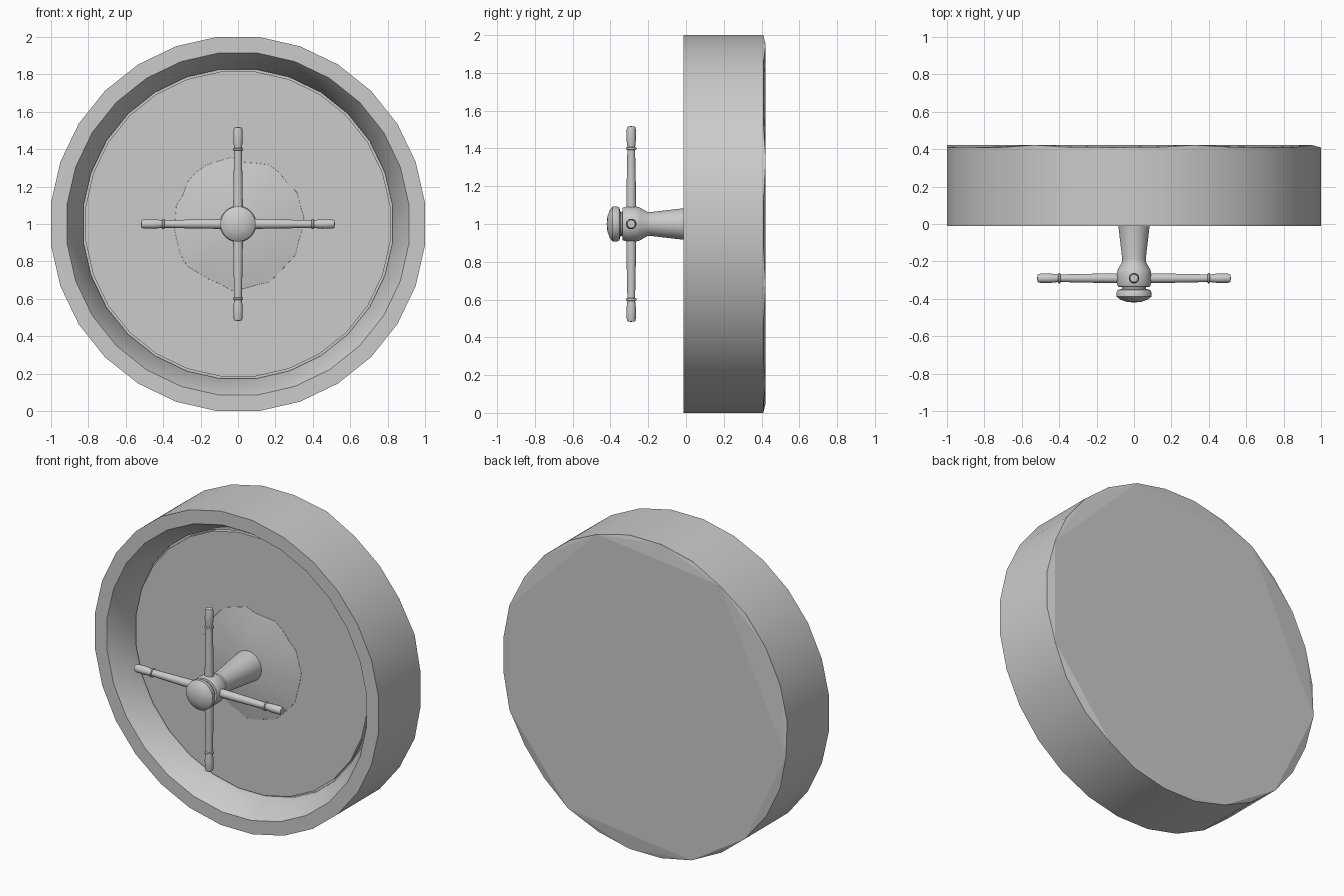
import bpy, bmesh, math, random
from mathutils import Matrix, Vector

if "Cube" in bpy.data.objects:
    bpy.data.objects.remove(bpy.data.objects["Cube"])

random.seed(4)
CENTRE = Matrix.Translation((0, 0, 1))
ALONG_Y = CENTRE @ Matrix.Rotation(math.radians(-90), 4, 'X')
N = 28
OUTER = 1 / math.cos(math.pi / N)


def finish(name, bm, angle):
    bmesh.ops.recalc_face_normals(bm, faces=bm.faces)
    mesh = bpy.data.meshes.new(name)
    bm.to_mesh(mesh)
    bm.free()
    ob = bpy.data.objects.new(name, mesh)
    bpy.context.collection.objects.link(ob)
    bpy.ops.object.select_all(action='DESELECT')
    ob.select_set(True)
    bpy.context.view_layer.objects.active = ob
    bpy.ops.object.shade_smooth_by_angle(angle=math.radians(angle))
    return ob


def lathe(name, profile, n, matrix, angle=35, jitter=0):
    """Revolve (radius, height) points about local z, closing at the axis."""
    bm = bmesh.new()
    wobble = [1 + random.uniform(-jitter, jitter) for _ in range(n)]
    rings = []
    for r, h in profile:
        if r == 0:
            rings.append([bm.verts.new((0, 0, h))] * n)
        else:
            rings.append([bm.verts.new((
                r * wobble[i] * math.cos((i + .5) * math.tau / n),
                r * wobble[i] * math.sin((i + .5) * math.tau / n), h))
                for i in range(n)])
    for a, b in zip(rings, rings[1:]):
        for i in range(n):
            j = (i + 1) % n
            quad = list(dict.fromkeys((a[i], a[j], b[j], b[i])))
            if len(quad) > 2:
                bm.faces.new(quad)
    bm.transform(matrix)
    return finish(name, bm, angle)


# Thick round door with a sloping inner rim
lathe("door_ring", [(0, .41), (OUTER, .41), (OUTER, -.012), (.92, -.012),
                    (.832, .13), (.832, .16), (0, .16)], N, ALONG_Y)

# Back plate with a few raised corners and shallow chamfer facets
bm = bmesh.new()
raised = {1, 5, 8, 11, 15, 17, 20, 25}
for k in range(N):
    a = (k + .5) * math.tau / N
    x, z = OUTER * math.sin(a), OUTER * math.cos(a) + 1
    bm.verts.new((x, .409, z))
    if k in raised:
        bm.verts.new((x, .422, z))
hull = bmesh.ops.convex_hull(bm, input=bm.verts)
finish("back_plate", bm, 3)

# Recessed panel and the shallow uneven swelling at its middle
lathe("recessed_panel", [(0, .17), (.82, .17), (.82, .135), (0, .135)], N, ALONG_Y)
lathe("panel_swelling", [(0, .15), (.355, .15), (.345, .134), (.25, .116),
                         (.12, .1), (0, .095)], 32, ALONG_Y, jitter=.04)

# Turned spindle, hub and rounded knob
lathe("spindle_hub", [(0, .13), (.1, .13), (.084, -.01), (.063, -.19),
                      (.065, -.205), (.088, -.245), (.093, -.265),
                      (.093, -.315), (.086, -.335), (.064, -.338),
                      (.064, -.347), (.086, -.352), (.094, -.365),
                      (.094, -.388), (.075, -.403), (.04, -.416),
                      (0, -.42)], 32, ALONG_Y)

# Four identical turned spokes
spoke = [(0, .05), (.027, .05), (.025, .2), (.021, .385), (.021, .392),
         (.028, .395), (.028, .404), (.021, .407), (.026, .45),
         (.025, .5), (.021, .516), (0, .518)]
for i in range(4):
    m = (Matrix.Translation((0, -.29, 1))
         @ Matrix.Rotation(i * math.pi / 2, 4, 'Y'))
    lathe(f"spoke_{i + 1}", spoke, 16, m)
